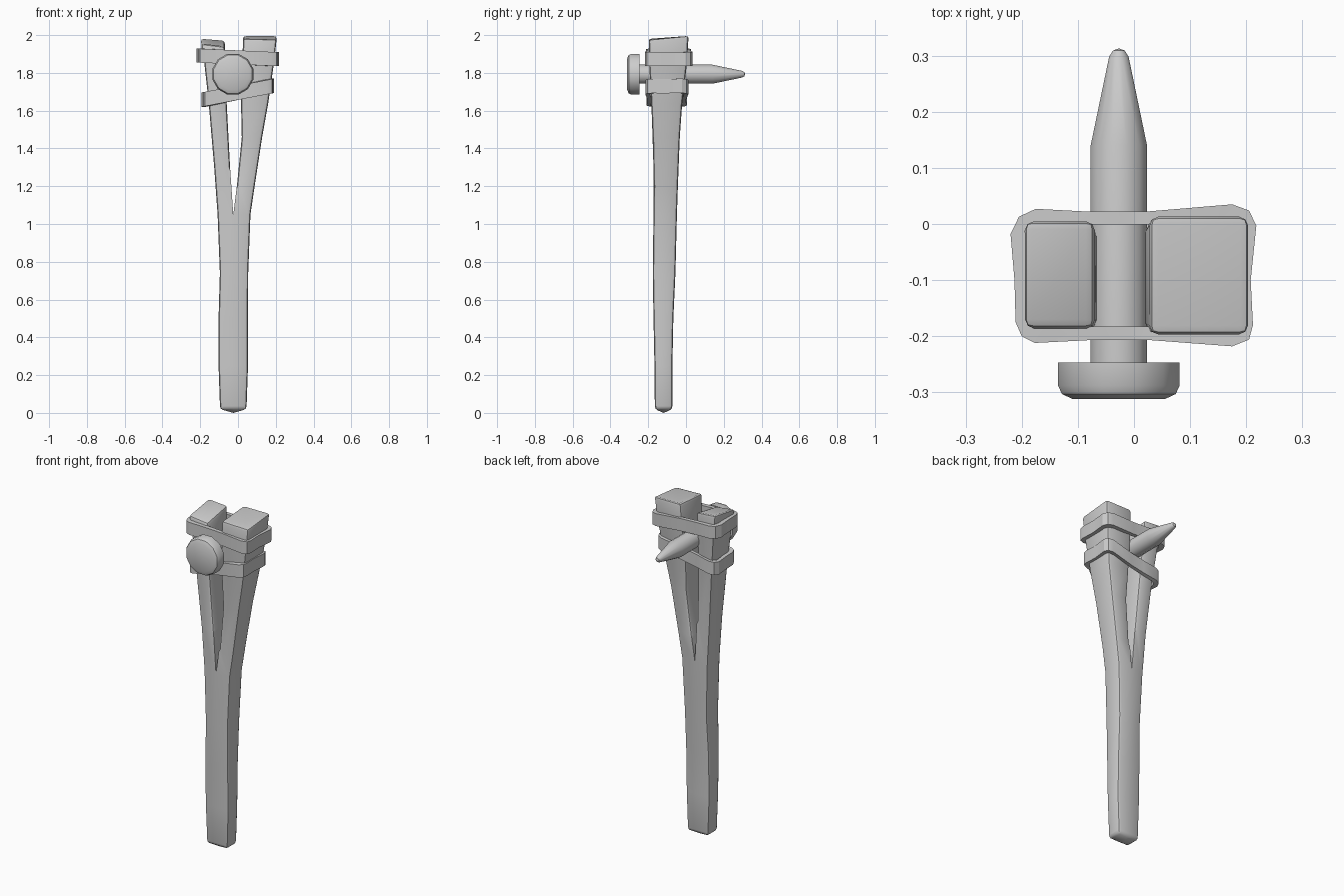
import bpy, bmesh
from math import sin, cos, pi, radians

if "Cube" in bpy.data.objects:
    bpy.data.objects.remove(bpy.data.objects["Cube"])


def finish(name, bm, angle=35):
    bmesh.ops.recalc_face_normals(bm, faces=bm.faces[:])
    me = bpy.data.meshes.new(name)
    bm.to_mesh(me)
    bm.free()
    for p in me.polygons:
        p.use_smooth = True
    me.set_sharp_from_angle(angle=radians(angle))
    ob = bpy.data.objects.new(name, me)
    bpy.context.collection.objects.link(ob)
    return ob


def bridge(bm, a, b, skip=()):
    n = len(a)
    for i in range(n):
        if i not in skip:
            bm.faces.new((a[i], a[(i + 1) % n], b[(i + 1) % n], b[i]))


def cap(bm, ring, z):
    c = sum((v.co for v in ring), ring[0].co * 0) / len(ring)
    c.z = z
    mid = bm.verts.new(c)
    for i in range(len(ring)):
        bm.faces.new((ring[i], ring[(i + 1) % len(ring)], mid))
    return mid


# Forked wooden handle: trunk rings (z, x0, x1, y0, y1) with a middle seam
bm = bmesh.new()
trunk = [(.02, -.095, .045, -.165, -.072), (.25, -.103, .053, -.167, -.072),
         (.5, -.103, .053, -.172, -.067), (.74, -.096, .054, -.176, -.056),
         (1.05, -.108, .066, -.172, -.048)]
prev = None
for z, x0, x1, y0, y1 in trunk:
    m = -.025
    ring = [bm.verts.new((x, y, z)) for x, y in
            ((x0, y0), (m, y0), (x1, y0), (x1, y1), (m, y1), (x0, y1))]
    if prev:
        bridge(bm, prev, ring)
    else:
        cap(bm, ring, 0)
    prev = ring
crotch = {prev[1], prev[4]}

# Two prongs with uneven, broken tops
left = [(1.3, -.126, -.042, -.172, -.042), (1.64, -.155, -.06, -.183, -.022),
        (1.85, -.178, -.068, -.188, -.004), (1.96, -.197, -.07, -.186, .006)]
right = [(1.2, -.006, .088, -.17, -.043), (1.46, .02, .128, -.176, -.033),
         (1.64, .016, .16, -.184, -.02), (1.85, .022, .19, -.195, .005),
         (1.98, .028, .205, -.197, .014)]
for base, rings, tops, dip in (
        ([prev[0], prev[1], prev[4], prev[5]], left, (1.955, 1.94, 1.975, 1.985), 1.95),
        ([prev[1], prev[2], prev[3], prev[4]], right, (1.985, 1.98, 2.0, 2.0), 1.96)):
    for z, x0, x1, y0, y1 in rings:
        ring = [bm.verts.new((x, y, z)) for x, y in
                ((x0, y0), (x1, y0), (x1, y1), (x0, y1))]
        bridge(bm, base, ring)
        base = ring
    for v, z in zip(base, tops):
        v.co.z = z
    cap(bm, base, dip)

# Worn corners along every sharp edge away from the split
bmesh.ops.recalc_face_normals(bm, faces=bm.faces[:])
sharp = [e for e in bm.edges if not crotch & set(e.verts)
         and e.calc_face_angle(0) > radians(42)]
bmesh.ops.bevel(bm, geom=sharp, offset=.016, segments=2, profile=.5,
                affect='EDGES', clamp_overlap=True)
finish("forked_handle", bm, 40)

# Spike driven through the fork, turned around the y axis
bm = bmesh.new()
profile = [(.085, -.312), (.105, -.303), (.112, -.288), (.112, -.247), (.052, -.247),
           (.052, .14), (.018, .298), (.011, .309)]
N, CX, CZ = 12, -.027, 1.793
prev = None
for r, y in profile:
    ring = [bm.verts.new((CX + r * cos(2 * pi * (i + .5) / N), y,
                          CZ + r * sin(2 * pi * (i + .5) / N))) for i in range(N)]
    if prev:
        bridge(bm, prev, ring)
    else:
        bm.faces.new(ring)
    prev = ring
tip = bm.verts.new((CX, .313, CZ))
for i in range(N):
    bm.faces.new((prev[i], prev[(i + 1) % N], tip))
finish("spike", bm, 35)

# Binding bands: flat loops tilted across the fork
outline = [(-.22, -.018), (-.205, .013), (-.175, .027), (-.08, .022), (.02, .022),
           (.175, .035), (.205, .024), (.218, -.003), (.208, -.1), (.212, -.18),
           (.205, -.206), (.175, -.218), (.03, -.207), (-.08, -.207),
           (-.177, -.212), (-.2, -.2), (-.211, -.175), (-.213, -.1)]


def band(name, sx, sy, cy, zmid, slope, height):
    bm = bmesh.new()
    rings = []
    for x, y in outline:
        x, y = x * sx, (y + .09) * sy
        z = zmid + slope * x
        ix, iy = x * (1 - .025 / .21), y * (1 - .025 / .12)
        rings.append([bm.verts.new(p) for p in (
            (x, y + cy, z - height / 2), (x, y + cy, z + height / 2),
            (ix, iy + cy, z + height / 2), (ix, iy + cy, z - height / 2))])
    for i in range(len(rings)):
        bridge(bm, rings[i - 1], rings[i])
    return finish(name, bm, 30)


band("upper_band", 1, 1, -.09, 1.882, -.045, .074)
band("lower_band", .88, .9, -.1, 1.695, .19, .076)
